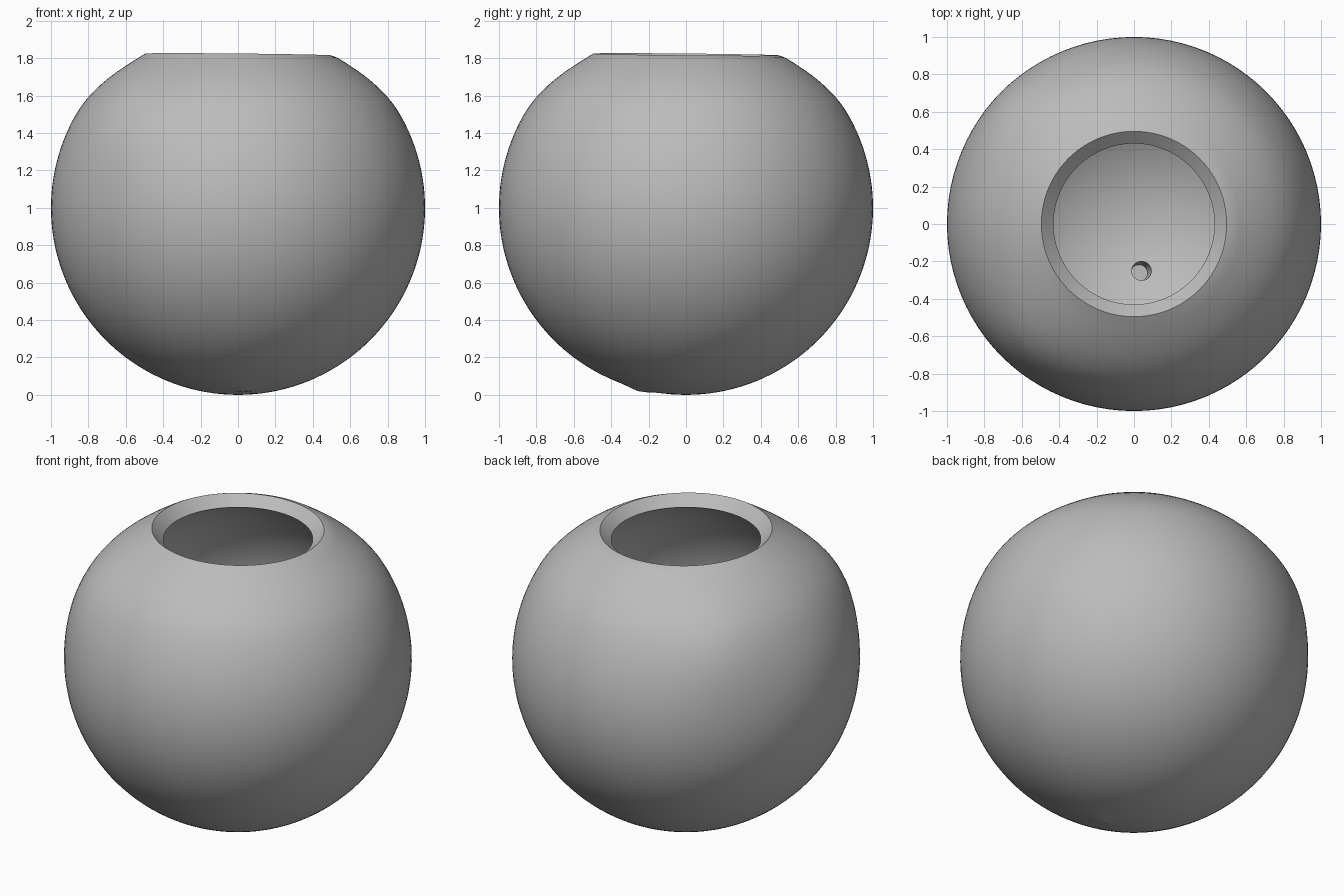
import bpy, bmesh, math
from mathutils import Vector

if "Cube" in bpy.data.objects:
    bpy.data.objects.remove(bpy.data.objects["Cube"])

SEGMENTS = 96
CENTRE = Vector((0, 0, 1))

clay = bpy.data.materials.new("plain grey")
clay.diffuse_color = (0.5, 0.5, 0.5, 1)
clay.use_nodes = True
clay.node_tree.nodes["Principled BSDF"].inputs["Base Color"].default_value = clay.diffuse_color


def arc(radius, start, end, steps):
    """Profile points (r, z) along an arc, angles measured from the top."""
    angles = [start + (end - start) * i / steps for i in range(steps + 1)]
    return [(radius * math.sin(a), radius * math.cos(a)) for a in angles]


# Profile: outer wall up from the bottom, bevelled lip, inner wall down
outer = arc(1.0, math.pi, math.asin(0.515), 60)
inner = arc(0.872, math.asin(0.43 / 0.872), math.pi, 48)
bm = bmesh.new()
rings = []
for r, z in outer + inner:
    if r < 1e-6:
        rings.append([bm.verts.new((0, 0, z))])
        continue
    rings.append([bm.verts.new((r * math.cos(t), r * math.sin(t), z))
                  for t in (2 * math.pi * i / SEGMENTS for i in range(SEGMENTS))])
for a, b in zip(rings, rings[1:]):
    for i in range(SEGMENTS):
        j = (i + 1) % SEGMENTS
        corners = [a[i % len(a)], a[j % len(a)], b[j % len(b)], b[i % len(b)]]
        bm.faces.new(list(dict.fromkeys(corners)))

# Hand-formed shape: flattened shoulder, soft ridge on the left, small base bump
ridges = [Vector((-0.62, -0.62, 0.46)).normalized(),
          Vector((-0.65, 0.6, 0.44)).normalized()]
pit_spot = Vector((0.03, -0.25, -0.97)).normalized()
for ring in rings[:len(outer)]:
    for v in ring:
        d = v.co.normalized()
        scale = 1.0
        polar = math.acos(max(-1, min(1, d.z)))
        t = max(0.0, min(1.0, (1.05 - polar) / 0.51))
        scale -= 0.038 * t * t * (3 - 2 * t)
        for ridge in ridges:
            scale += 0.026 * math.exp(-(d.angle(ridge) / 0.28) ** 2)
        scale += 0.014 * math.exp(-(d.angle(pit_spot) / 0.06) ** 2)
        v.co = d * scale
# Slightly tilted lip
for v in rings[len(outer) - 1]:
    v.co.z = 0.82 - 0.01 * (v.co.x + v.co.y)
for v in bm.verts:
    v.co += CENTRE
bmesh.ops.recalc_face_normals(bm, faces=bm.faces)
mesh = bpy.data.meshes.new("hollow_bowl")
bm.to_mesh(mesh)
bm.free()
bowl = bpy.data.objects.new("hollow_bowl", mesh)
bpy.context.collection.objects.link(bowl)
mesh.materials.append(clay)

# Small pit in the inside floor
bpy.ops.mesh.primitive_cone_add(vertices=24, radius1=0.045, radius2=0.06, depth=0.25,
                                location=(0.04, -0.25, 0.17),
                                rotation=(-0.1, 0.1, 0))
cutter = bpy.context.object
cutter.name = "pit_cutter"
cutter.data.materials.append(clay)
cutter.hide_render = True
cutter.hide_set(True)
cut = bowl.modifiers.new("pit", 'BOOLEAN')
cut.operation = 'DIFFERENCE'
cut.solver = 'EXACT'
cut.object = cutter

bpy.context.view_layer.objects.active = bowl
bowl.select_set(True)
bpy.ops.object.modifier_apply(modifier=cut.name)
bpy.data.objects.remove(cutter)
bpy.ops.object.shade_smooth_by_angle(angle=math.radians(35))
